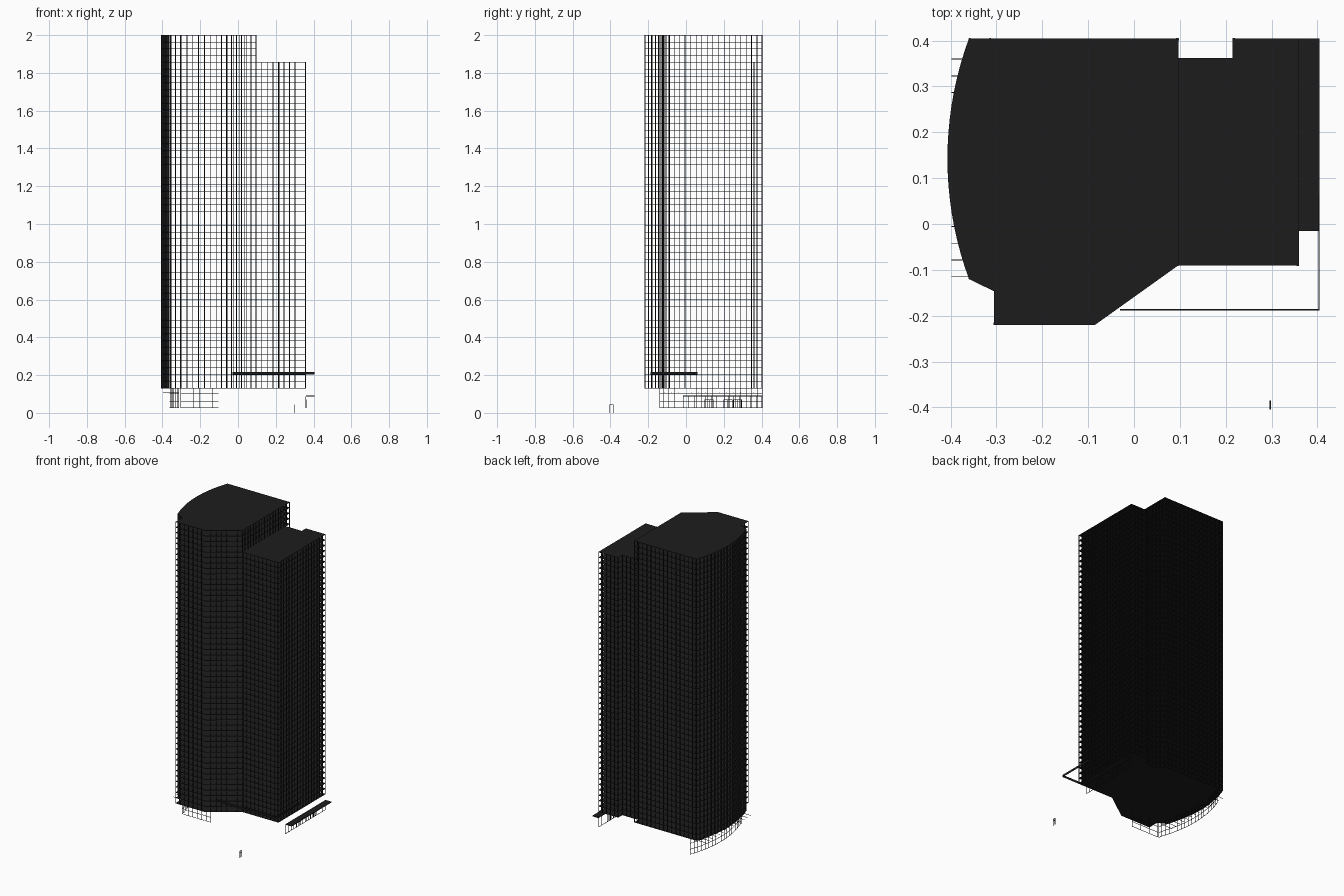
import bpy, bmesh, math
from mathutils import Vector

if "Cube" in bpy.data.objects:
    bpy.data.objects.remove(bpy.data.objects["Cube"])

dark = bpy.data.materials.new("dark_metal")
dark.diffuse_color = (0.012, 0.012, 0.012, 1)
dark.use_nodes = True
dark.node_tree.nodes["Principled BSDF"].inputs["Base Color"].default_value = dark.diffuse_color

Z0, Z1, FLOORS, LOW = 0.13, 2.0, 52, 48
T = 0.0024
PITCH = (Z1 - Z0 - T) / FLOORS


def finish(bm, name):
    bmesh.ops.recalc_face_normals(bm, faces=bm.faces)
    me = bpy.data.meshes.new(name)
    bm.to_mesh(me)
    bm.free()
    me.materials.append(dark)
    ob = bpy.data.objects.new(name, me)
    bpy.context.collection.objects.link(ob)
    return ob


def prism(bm, pts, z, h):
    low = [bm.verts.new((x, y, z)) for x, y in pts]
    top = [bm.verts.new((x, y, z + h)) for x, y in pts]
    bm.faces.new(low[::-1])
    bm.faces.new(top)
    n = len(pts)
    for i in range(n):
        bm.faces.new((low[i], low[(i + 1) % n], top[(i + 1) % n], top[i]))


def strip(bm, a, b, z, h, w):
    # upright bar of width w along the plan segment a-b
    a, b = Vector(a), Vector(b)
    d = (b - a).normalized()
    s = Vector((-d.y, d.x)) * w / 2
    prism(bm, [a - s, b - s, b + s, a + s], z, h)


def stations(path, step):
    # evenly spaced points and directions along a plan path
    out = []
    for a, b in zip(path, path[1:]):
        a, b = Vector(a), Vector(b)
        n = max(1, round((b - a).length / step))
        d = (b - a).normalized()
        out += [(a.lerp(b, i / n), d) for i in range(n)]
    out.append((Vector(path[-1]), d))
    return out


def mullions(bm, path, z0, z1, step, w=T, depth=0.005):
    for p, d in stations(path, step):
        inward = Vector((-d.y, d.x)) * depth
        strip(bm, p, p + inward, z0, z1 - z0, w)


def arc(shift=0.0, n=18):
    # bowed west face, from back to front
    r, cx, cy = 0.7565, 0.3495 + shift, 0.1425
    t = math.asin(0.2625 / r)
    return [(cx - r * math.cos(t - 2 * t * i / n),
             cy + r * math.sin(t - 2 * t * i / n)) for i in range(n + 1)]


# Plan outlines, anticlockwise
west = arc()
front = [(-0.305, -0.147), (-0.305, -0.22), (-0.085, -0.22), (0.097, -0.09)]
wing = [(0.36, -0.09), (0.36, 0.405), (0.215, 0.405), (0.215, 0.362), (0.097, 0.362)]
back = [(0.097, 0.405)]
full = west + front + wing + back
high = west + front + back

# Floor plates
bm = bmesh.new()
for i in range(FLOORS + 1):
    prism(bm, full if i <= LOW else high, Z0 + i * PITCH, T)
finish(bm, "floor_plates")

# Curtain wall mullions
zl = Z0 + LOW * PITCH
bm = bmesh.new()
mullions(bm, west, Z0, Z1, 0.03, depth=0.008)
mullions(bm, [west[-1]] + front, Z0, Z1, 0.03)
mullions(bm, front[-1:] + wing, Z0, zl, 0.03)
mullions(bm, back + west[:1], Z0, Z1, 0.03)
mullions(bm, front[-1:] + back, zl, Z1, 0.03)
finish(bm, "facade_mullions")

# Lobby glazing frames, set back under the tower
bm = bmesh.new()
inner = arc(0.046)
for path in (inner, [(-0.303, -0.14), (-0.103, -0.14)], [inner[-1], (-0.314, -0.14)]):
    mullions(bm, path, 0.027, Z0, 0.036, 0.0018, 0.002)
    for z in (0.027, 0.06, 0.10):
        for a, b in zip(path, path[1:]):
            strip(bm, a, b, z, 0.002, 0.002)
finish(bm, "lobby_frames")

# Short brackets along the west face
bm = bmesh.new()
for i in range(14):
    y = -0.115 + i * 0.0365
    strip(bm, (-0.398, y), (-0.314, y), 0.108, 0.002, 0.002)
finish(bm, "west_brackets")

# East canopy and storefront
bm = bmesh.new()
prism(bm, [(0.36, -0.015), (0.405, -0.015), (0.405, 0.405), (0.36, 0.405)], 0.088, 0.004)
finish(bm, "east_canopy")
bm = bmesh.new()
mullions(bm, [(0.36, -0.015), (0.36, 0.402)], 0.027, 0.088, 0.03, 0.002, 0.002)
for y in (0.10, 0.20, 0.25):
    for s in (0, 0.022, 0.044):
        strip(bm, (0.359, y + s), (0.362, y + s), 0.027, 0.045, 0.003)
    strip(bm, (0.36, y), (0.36, y + 0.044), 0.069, 0.003, 0.003)
strip(bm, (0.36, -0.015), (0.36, 0.402), 0.027, 0.002, 0.002)
finish(bm, "storefront_frames")

# L-shaped band around the front right corner
bm = bmesh.new()
strip(bm, (-0.03, -0.187), (0.405, -0.187), 0.204, 0.013, 0.003)
strip(bm, (0.4035, -0.187), (0.4035, 0.06), 0.204, 0.013, 0.003)
finish(bm, "corner_band")

# Small free-standing gate
bm = bmesh.new()
for y in (-0.4035, -0.386):
    strip(bm, (0.2955, y), (0.2985, y), 0, 0.045, 0.003)
for z in (0.03, 0.043):
    strip(bm, (0.297, -0.405), (0.297, -0.3845), z, 0.002, 0.003)
finish(bm, "gate_frame")
